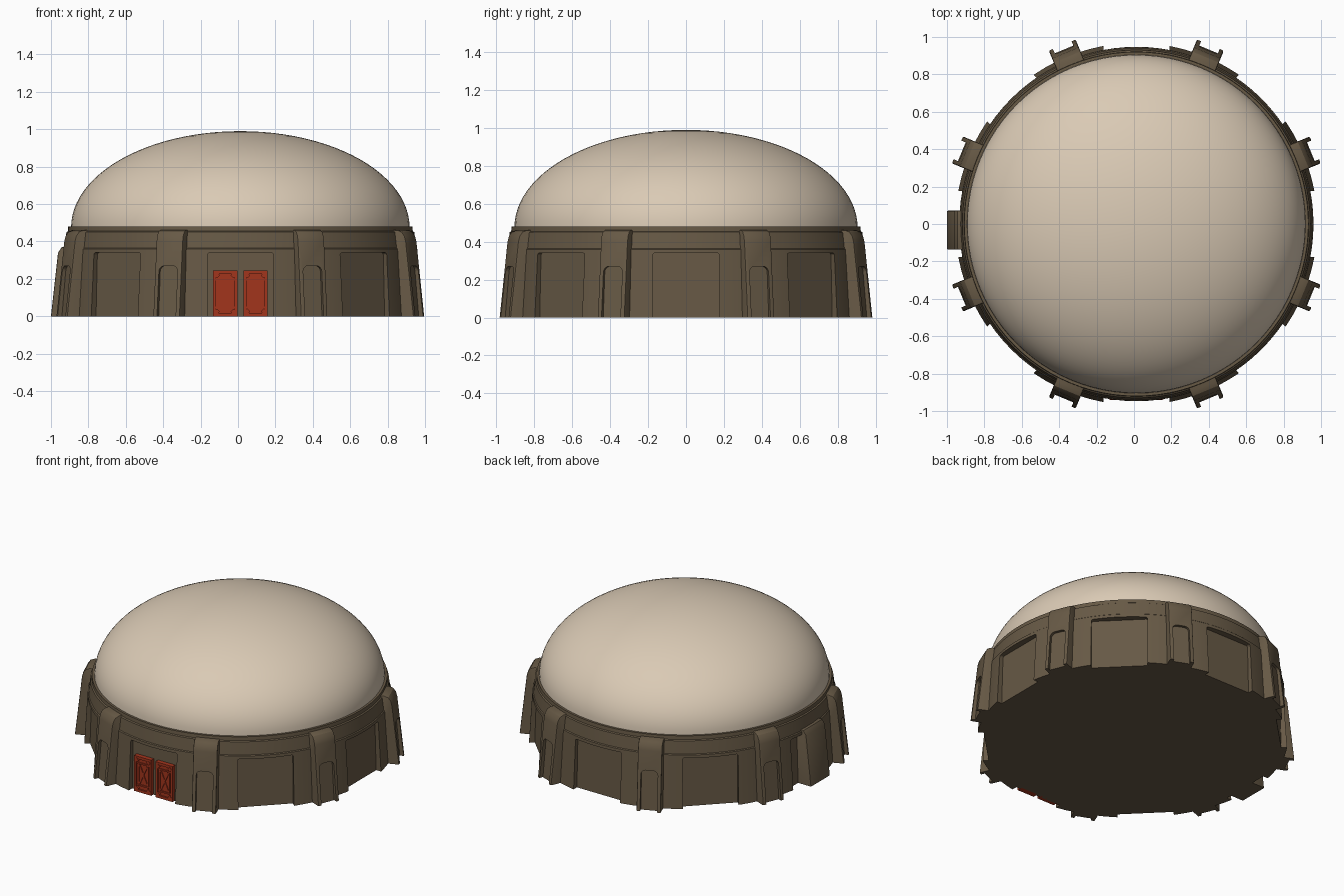
import bpy, bmesh
from math import sin, cos, pi, radians
from mathutils import Vector, Matrix

if "Cube" in bpy.data.objects:
    bpy.data.objects.remove(bpy.data.objects["Cube"])

CX = 0.0125  # centre of the round body (the side block shifts the bounds)


def material(name, rgb):
    m = bpy.data.materials.new(name)
    m.diffuse_color = (*rgb, 1)
    m.use_nodes = True
    m.node_tree.nodes["Principled BSDF"].inputs["Base Color"].default_value = m.diffuse_color
    return m


BROWN = material("brown_wall", (0.135, 0.10, 0.06))
CREAM = material("cream_dome", (0.70, 0.59, 0.46))
RED = material("red_door", (0.36, 0.035, 0.012))


def finish(name, bm, mat):
    bmesh.ops.recalc_face_normals(bm, faces=bm.faces)
    me = bpy.data.meshes.new(name)
    bm.to_mesh(me)
    bm.free()
    ob = bpy.data.objects.new(name, me)
    bpy.context.collection.objects.link(ob)
    if mat:
        me.materials.append(mat)
    return ob


def activate(ob):
    bpy.ops.object.select_all(action='DESELECT')
    ob.select_set(True)
    bpy.context.view_layer.objects.active = ob


def smooth(ob, deg=30):
    activate(ob)
    bpy.ops.object.shade_smooth_by_angle(angle=radians(deg))


def cut(ob, cutter):
    mod = ob.modifiers.new("cut", 'BOOLEAN')
    mod.operation, mod.solver, mod.object = 'DIFFERENCE', 'EXACT', cutter
    activate(ob)
    bpy.ops.object.modifier_apply(modifier="cut")
    bpy.data.objects.remove(cutter)


def lathe(name, profile, mat, n=96):
    bm = bmesh.new()
    rings = []
    for r, z in profile:
        k = 1 if r == 0 else n
        rings.append([bm.verts.new((CX + r * cos(2 * pi * i / n), r * sin(2 * pi * i / n), z))
                      for i in range(k)])
    for a, b in zip(rings, rings[1:]):
        for i in range(n):
            j = (i + 1) % n
            vs = [a[i % len(a)], a[j % len(a)], b[j % len(b)], b[i % len(b)]]
            bm.faces.new(list(dict.fromkeys(vs)))
    return finish(name, bm, mat)


def prism(bm, loop_a, loop_b):
    a = [bm.verts.new(p) for p in loop_a]
    b = [bm.verts.new(p) for p in loop_b]
    faces = [bm.faces.new(a), bm.faces.new(b[::-1])]
    for i in range(len(a)):
        j = (i + 1) % len(a)
        faces.append(bm.faces.new((a[i], b[i], b[j], a[j])))
    return faces


def polar(r, t, z, ang):
    # radial distance, tangential offset, height
    return Vector((CX + r * cos(ang) - t * sin(ang), r * sin(ang) + t * cos(ang), z))


def niche_cutters(name, angles, half, top, r0, slope, corner):
    # round-topped openings whose back wall leans inward
    outline = [(-half, -0.05), (half, -0.05)]
    outline += [(half - corner + corner * cos(a * pi / 8), top - corner + corner * sin(a * pi / 8))
                for a in range(5)]
    outline += [(-t, z) for t, z in outline[:1:-1]]
    bm = bmesh.new()
    for ang in angles:
        prism(bm, [polar(r0 - slope * z, t, z, ang) for t, z in outline],
              [polar(1.2, t, z, ang) for t, z in outline])
    ob = finish(name, bm, None)
    ob.hide_render = True
    return ob


def radial_blocks(name, profile, angles, half, offset=0.0, bevel=0.012):
    # side profile (radius, height) extruded across its width
    bm = bmesh.new()
    for ang in angles:
        prism(bm, [polar(r, offset - half, z, ang) for r, z in profile],
              [polar(r, offset + half, z, ang) for r, z in profile])
    bmesh.ops.recalc_face_normals(bm, faces=bm.faces)
    edges = []
    for e in bm.edges:
        # long outer side edges only, not the ground edges
        if len(e.link_faces) == 2 and max(v.co.z for v in e.verts) > 0.05:
            caps = [f for f in e.link_faces if len(f.verts) == len(profile)]
            inner = all((v.co - Vector((CX, 0, v.co.z))).length < 0.895 for v in e.verts)
            if len(caps) == 1 and not inner:
                edges.append(e)
    if bevel:
        bmesh.ops.bevel(bm, geom=edges, offset=bevel, segments=2, affect='EDGES', profile=0.5)
    return finish(name, bm, BROWN)


panel_angles = [k * pi / 4 for k in range(8)]
pillar_angles = [(k + 0.5) * pi / 4 for k in range(8)]

# Dome
dome_profile = [(0.905 * cos(i * pi / 48), 0.475 + 0.515 * sin(i * pi / 48)) for i in range(24)]
dome = lathe("dome", [(0, 0.475)] + dome_profile + [(0, 0.99)], CREAM)
smooth(dome)

# Drum wall with stepped rim and eight recessed panels
wall = lathe("drum_wall", [(0, 0), (0.968, 0), (0.946, 0.36), (0.940, 0.365), (0.936, 0.40),
                           (0.930, 0.45), (0.922, 0.455), (0.920, 0.48), (0, 0.48)], BROWN)
cut(wall, niche_cutters("panel_cutter", panel_angles, 0.176, 0.34, 0.915, 0.03, 0.012))
smooth(wall)

# Buttress pillars with a small niche in each face
pillars = radial_blocks("pillars", [(0.86, 0), (1.035, 0), (0.99, 0.40), (0.982, 0.43),
                                    (0.966, 0.452), (0.94, 0.462), (0.86, 0.462)],
                        pillar_angles, 0.0775, bevel=0.008)
cut(pillars, niche_cutters("niche_cutter", pillar_angles, 0.054, 0.27, 1.01, 0.09, 0.03))
smooth(pillars)

# Block in the left panel
block = radial_blocks("side_block", [(0.86, 0), (1.0125, 0), (0.975, 0.34), (0.955, 0.37), (0.86, 0.38)],
                      [pi], 0.104, offset=0.033, bevel=0.006)
smooth(block)


# Red double doors with raised frame and cross bracing
def bar(bm, x, z, w, h, y_front, y_back=-0.90, turn=0.0):
    m = (Matrix.Translation((x, (y_front + y_back) / 2, z)) @ Matrix.Rotation(turn, 4, 'Y')
         @ Matrix.Diagonal((w, y_back - y_front, h, 1)))
    bmesh.ops.create_cube(bm, size=1, matrix=m)


for name, side in (("door_left", -1), ("door_right", 1)):
    bm = bmesh.new()
    x = CX + side * 0.081
    bar(bm, x, 0.122, 0.130, 0.244, -0.928)
    for s in (-1, 1):
        bar(bm, x + s * 0.057, 0.122, 0.016, 0.244, -0.938)
        bar(bm, x, 0.122 + s * 0.113, 0.098, 0.018, -0.938)
        bar(bm, x, 0.122 + s * 0.075, 0.098, 0.010, -0.935)
        bar(bm, x, 0.122, 0.010, 0.145, -0.934 - 0.0005 * s, turn=s * 0.42)
        bar(bm, x + s * 0.036, 0.122, 0.008, 0.14, -0.9335)
        for u in (-1, 1):
            bar(bm, x + s * 0.044, 0.122 + u * 0.097, 0.022, 0.022, -0.941, turn=pi / 4)
    finish(name, bm, RED)
